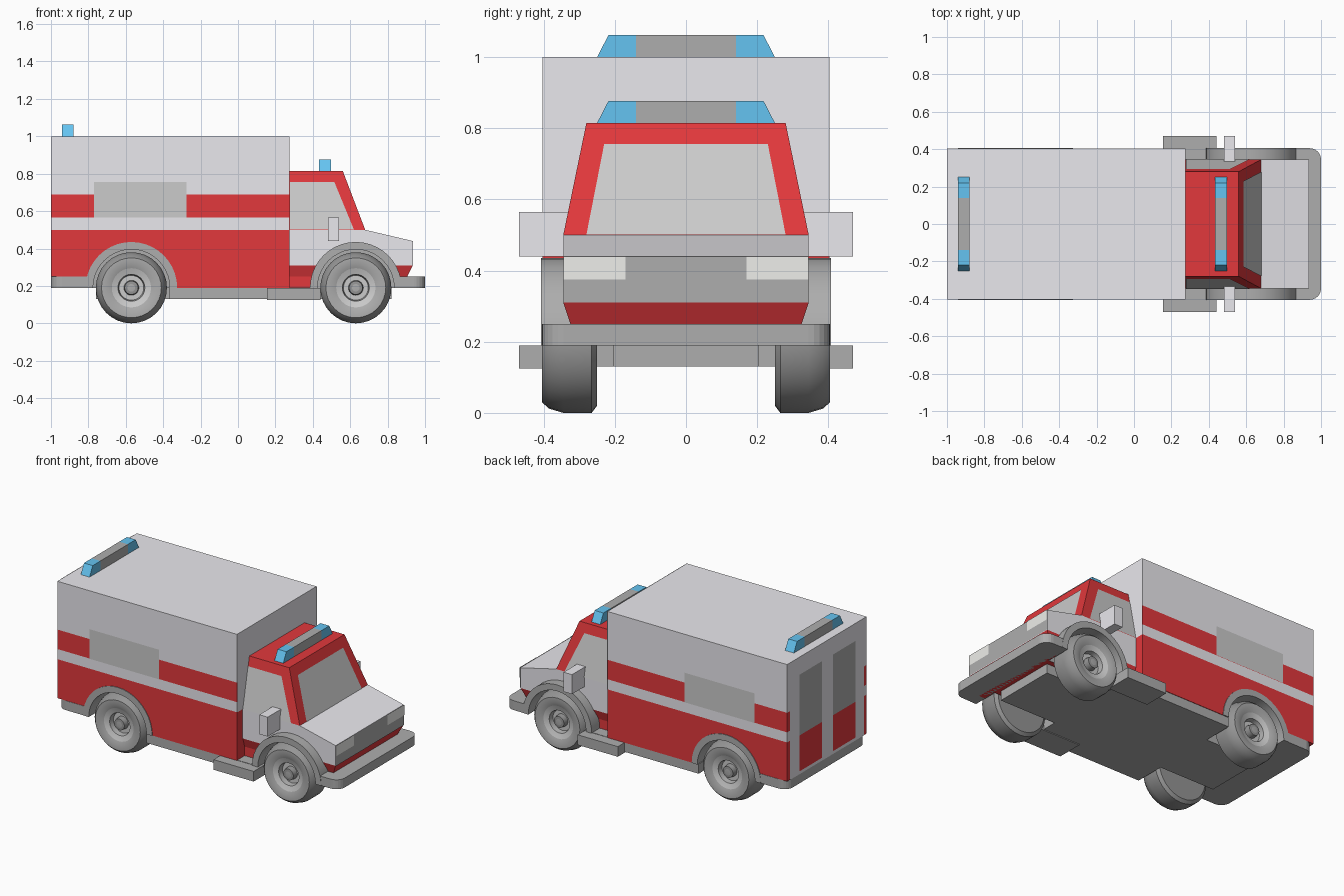
import bpy, bmesh, math
from mathutils import Vector

if "Cube" in bpy.data.objects:
    bpy.data.objects.remove(bpy.data.objects["Cube"])

COLS = {"white": (.82, .81, .85), "red": (.76, .04, .045), "dark": (.42, .42, .42),
        "glass": (.70, .70, .70), "blue": (.13, .55, .88), "lamp": (.86, .86, .83),
        "tyre": (.30, .30, .30), "rim": (.68, .68, .68)}
MATS = {}
for n, c in COLS.items():
    MATS[n] = bpy.data.materials.new(n)
    MATS[n].diffuse_color = (*c, 1)


def finish(name, bm, mats, mirror=False, recalc=True):
    if recalc:
        bmesh.ops.recalc_face_normals(bm, faces=bm.faces[:])
    me = bpy.data.meshes.new(name)
    bm.to_mesh(me)
    bm.free()
    for m in mats:
        me.materials.append(MATS[m])
    ob = bpy.data.objects.new(name, me)
    bpy.context.collection.objects.link(ob)
    if mirror:
        md = ob.modifiers.new("mirror", "MIRROR")
        md.use_axis = (False, True, False)
        md.use_mirror_merge = False
    return ob


def extrude(pts, axis, a, b):
    """2D outline swept along an axis from a to b."""
    order = {"x": lambda p, t: (t, p[0], p[1]), "y": lambda p, t: (p[0], t, p[1]),
             "z": lambda p, t: (p[0], p[1], t)}[axis]
    bm = bmesh.new()
    f = bm.faces.new([bm.verts.new(order(p, a)) for p in pts])
    r = bmesh.ops.extrude_face_region(bm, geom=[f])
    d = Vector(order((0, 0), b - a))
    bmesh.ops.translate(bm, vec=d, verts=[v for v in r["geom"] if isinstance(v, bmesh.types.BMVert)])
    return bm


def prism(name, pts, axis, a, b, mat, mirror=False):
    return finish(name, extrude(pts, axis, a, b), [mat], mirror)


def rect(a0, b0, a1, b1):
    return [(a0, b0), (a1, b0), (a1, b1), (a0, b1)]


def panel(name, pts, mat, mirror=False, lift=.003):
    """Flat panel lying just proud of the body."""
    bm = bmesh.new()
    f = bm.faces.new([bm.verts.new(p) for p in pts])
    f.normal_update()
    if f.normal.dot(f.calc_center_median() - Vector((.2, 0, .4))) < 0:
        f.normal_flip()
    bmesh.ops.translate(bm, vec=f.normal * lift, verts=bm.verts[:])
    return finish(name, bm, [mat], mirror, recalc=False)


def arc(cx, cz, r, a0, a1, n):
    return [(cx + r * math.cos(math.radians(a0 + (a1 - a0) * i / n)),
             cz + r * math.sin(math.radians(a0 + (a1 - a0) * i / n))) for i in range(n + 1)]


AXLES = {"rear": -.57, "front": .63}
AZ = .19

# wheel well cutters
cutters = []
for end, x in AXLES.items():
    for s in (1, -1):
        c = prism(end + "_well_cutter", arc(x, AZ, .21, 0, 345, 23), "y", s * .24, s * .6, "dark")
        c.hide_render = True
        c.hide_set(True)
        cutters.append((end, c))


def banded(name, profile, levels, width, pick, end):
    """Extruded side profile, sliced into colour bands, width varying with height."""
    bm = extrude(profile, "y", -1, 1)
    for z in levels:
        bmesh.ops.bisect_plane(bm, geom=bm.verts[:] + bm.edges[:] + bm.faces[:],
                               plane_co=(0, 0, z), plane_no=(0, 0, 1))
    mats = ["white", "red", "dark"]
    for f in bm.faces:
        f.material_index = mats.index(pick(f.calc_center_median().z))
    for v in bm.verts:
        v.co.y *= width(v.co.z)
    ob = finish(name, bm, mats)
    for e, c in cutters:
        if e == end:
            md = ob.modifiers.new("well", "BOOLEAN")
            md.object, md.operation, md.solver = c, "DIFFERENCE", "EXACT"
            md.material_mode = "TRANSFER"
    return ob


# rear box body
banded("box_body", [(-1, .25), (-.78, .25), (-.78, .19), (.275, .19), (.275, 1), (-1, 1)],
       [.25, .5, .565, .69], lambda z: .403,
       lambda z: "red" if z < .5 or .565 < z < .69 else "white", "rear")
# front wall of the box is plain white above the cab
panel("box_front_wall", [(.275, -.403, .5), (.275, .403, .5), (.275, .403, 1), (.275, -.403, 1)], "white", lift=.002)


# cab and bonnet
def cab_width(z):
    if z <= .31:
        return .325 + .02 * max(0, z - .25) / .06
    return .345 - .065 * max(0, z - .5) / .315


banded("cab", [(.275, .19), (.88, .19), (.905, .25), (.935, .31), (.935, .44), (.68, .5), (.56, .815), (.275, .815)],
       [.25, .31, .5], cab_width, lambda z: "white" if .31 < z < .5 else "red", "front")


# glazing
def side_pt(x, z):
    return (x, cab_width(z), z)


panel("cab_side_window", [side_pt(.278, .5), side_pt(.62, .5), side_pt(.515, .755), side_pt(.278, .755)], "glass", True)
panel("windscreen", [(.68, -.28, .5), (.68, .28, .5), (.583, .23, .755), (.583, -.23, .755)], "glass")
panel("box_side_window", [(x, .403, z) for x, z in rect(-.77, .565, -.275, .755)], "glass", True)

# nose
panel("grille", [(.935, y, z) for y, z in rect(-.345, .31, .345, .44)], "dark")
panel("headlight", [(.935, y, z) for y, z in rect(.17, .375, .345, .44)], "lamp", True, .006)

# rear doors
panel("rear_door_panel", [(-1, y, z) for y, z in rect(-.375, .25, .375, 1)], "white", lift=.002)
panel("rear_door_window", [(-1, y, z) for y, z in rect(.055, .5, .285, .89)], "dark", True, .004)
panel("rear_door_lower", [(-1, y, z) for y, z in rect(.055, .27, .285, .5)], "red", True, .004)

# bumpers with rounded outer corners
R, W = .06, .405
front = arc(1 - R, -W + R, R, -90, 0, 6) + arc(1 - R, W - R, R, 0, 90, 6)
prism("front_bumper", [(.845, -W)] + front + [(.845, W)], "z", .19, .25, "dark")
prism("rear_bumper", [(-.785, -W)] + [(-x, y) for x, y in front] + [(-.785, W)], "z", .19, .25, "dark")

# chassis, steps, mirrors
half = [(.82, .205), (.42, .205), (.42, .4), (-.37, .4), (-.37, .205), (-.76, .205)]
prism("chassis", half + [(x, -y) for x, y in reversed(half)], "z", .13, .192, "dark")
prism("side_step", rect(.155, .3, .44, .47), "z", .125, .19, "dark", True)
prism("wing_mirror", rect(.48, .33, .54, .47), "z", .44, .565, "white", True)

# light bars
for name, x, z in (("rear_light_bar", -.91, 1.0), ("front_light_bar", .465, .815)):
    prism(name + "_centre", rect(-.14, z, .14, z + .062), "x", x - .031, x + .031, "dark")
    prism(name + "_lamp", [(.14, z), (.25, z), (.218, z + .062), (.14, z + .062)], "x", x - .031, x + .031, "blue", True)

# wheel arches and wheels
PROFILE = [(0, .25), (.17, .25), (.19, .265), (.19, .345), (.178, .385), (.16, .405), (.13, .405), (.105, .395),
           (.072, .385), (.066, .355), (.04, .355), (.036, .39), (.02, .392), (0, .392)]
RING = ["tyre"] * 5 + ["dark", "dark", "rim", "dark", "rim", "tyre", "tyre", "dark"]
KEYS = ["tyre", "dark", "rim"]
N = 32
for end, x in AXLES.items():
    ring = arc(x, AZ, .245, 0, 180, 20) + arc(x, AZ, .205, 180, 0, 20)
    prism(end + "_wheel_arch", ring, "y", .25, .407, "dark", True)
    bm = bmesh.new()
    loops = [[bm.verts.new((x + r * math.cos(2 * math.pi * i / N), y, AZ + r * math.sin(2 * math.pi * i / N)))
              for i in range(N if r else 1)] for r, y in PROFILE]
    for a, b, m in zip(loops, loops[1:], RING):
        for i in range(N):
            j = (i + 1) % N
            vs = [a[i % len(a)], a[j % len(a)], b[j % len(b)], b[i % len(b)]]
            bm.faces.new(list(dict.fromkeys(vs))).material_index = KEYS.index(m)
    wheel = finish(end + "_wheel", bm, KEYS, True)
    for ob in (wheel, bpy.data.objects[end + "_wheel_arch"]):
        bpy.ops.object.select_all(action="DESELECT")
        ob.select_set(True)
        bpy.context.view_layer.objects.active = ob
        bpy.ops.object.shade_smooth_by_angle(angle=math.radians(35))

for m in bpy.data.materials:
    if m.users and not m.is_grease_pencil:
        m.use_nodes = True
        m.node_tree.nodes["Principled BSDF"].inputs["Base Color"].default_value = m.diffuse_color
